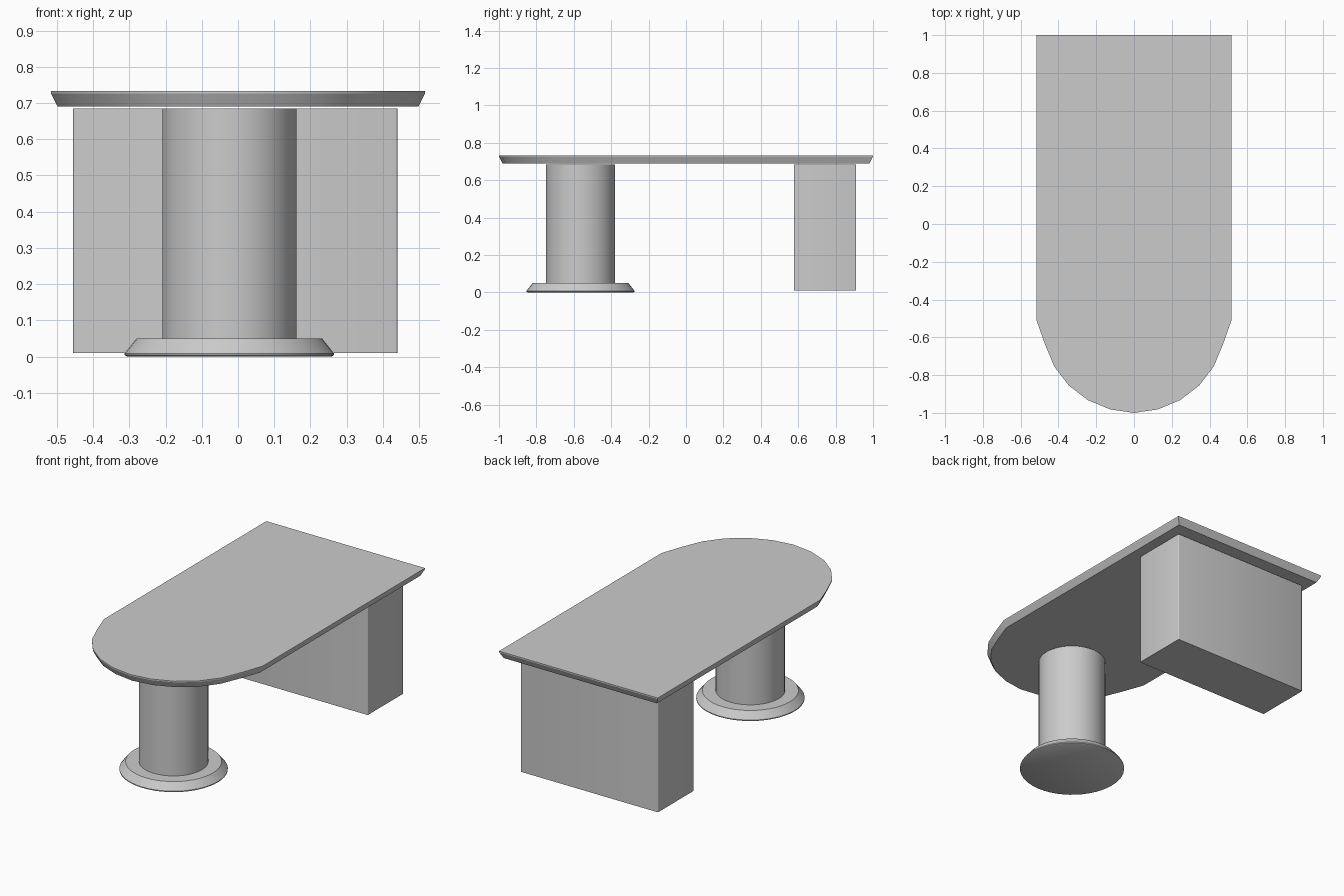
import bpy, bmesh, math

if "Cube" in bpy.data.objects:
    bpy.data.objects.remove(bpy.data.objects["Cube"])

grey = bpy.data.materials.new("plain grey")
grey.diffuse_color = (0.6, 0.6, 0.6, 1)
grey.use_nodes = True
grey.node_tree.nodes["Principled BSDF"].inputs["Base Color"].default_value = grey.diffuse_color


def loft(name, rings):
    """Skin a stack of matching outlines and cap both ends."""
    bm = bmesh.new()
    loops = [[bm.verts.new(p) for p in ring] for ring in rings]
    n = len(loops[0])
    for a, b in zip(loops, loops[1:]):
        for i in range(n):
            j = (i + 1) % n
            bm.faces.new((a[i], a[j], b[j], b[i]))
    bm.faces.new(loops[0])
    bm.faces.new(loops[-1])
    bmesh.ops.recalc_face_normals(bm, faces=bm.faces)
    mesh = bpy.data.meshes.new(name)
    bm.to_mesh(mesh)
    bm.free()
    obj = bpy.data.objects.new(name, mesh)
    bpy.context.collection.objects.link(obj)
    mesh.materials.append(grey)
    return obj


def smooth(obj, angle=30):
    bpy.ops.object.select_all(action='DESELECT')
    obj.select_set(True)
    bpy.context.view_layer.objects.active = obj
    bpy.ops.object.shade_smooth_by_angle(angle=math.radians(angle))


def top_outline(inset, z):
    """Straight back and sides, half-round front."""
    w = 0.516 - inset
    pts = [(w, 1 - inset, z), (-w, 1 - inset, z), (-w, -0.51, z)]
    for k in range(1, 12):
        a = math.pi * (1 + k / 12)
        pts.append(((0.488 - inset) * math.cos(a),
                    -0.51 + (0.488 - inset) * math.sin(a), z))
    pts[8] = (0, -1 + inset, z)
    pts.append((w, -0.51, z))
    return pts


def circle(r, z, n=48):
    return [(-0.024 + r * math.cos(2 * math.pi * k / n),
             -0.564 + r * math.sin(2 * math.pi * k / n), z) for k in range(n)]


# Table top with a small lip and an undercut edge
smooth(loft("table_top", [top_outline(0.018, 0.69), top_outline(0, 0.726),
                          top_outline(0, 0.733)]), 20)

# Round column and its flared foot
smooth(loft("column", [circle(0.185, 0.05), circle(0.185, 0.685)]))
smooth(loft("column_foot", [circle(0.282, 0), circle(0.289, 0.004),
                            circle(0.289, 0.009), circle(0.256, 0.05)]))

# Slab leg at the back with softened upright edges
slab = [(-0.455, 0.577), (0.44, 0.577), (0.44, 0.91), (-0.455, 0.91)]
leg = loft("slab_leg", [[(x, y, z) for x, y in slab] for z in (0.01, 0.685)])
bm = bmesh.new()
bm.from_mesh(leg.data)
upright = [e for e in bm.edges if abs(e.verts[0].co.z - e.verts[1].co.z) > 0.1]
bmesh.ops.bevel(bm, geom=upright, offset=0.005, segments=3, profile=0.5, affect='EDGES')
bm.to_mesh(leg.data)
bm.free()
smooth(leg, 35)
